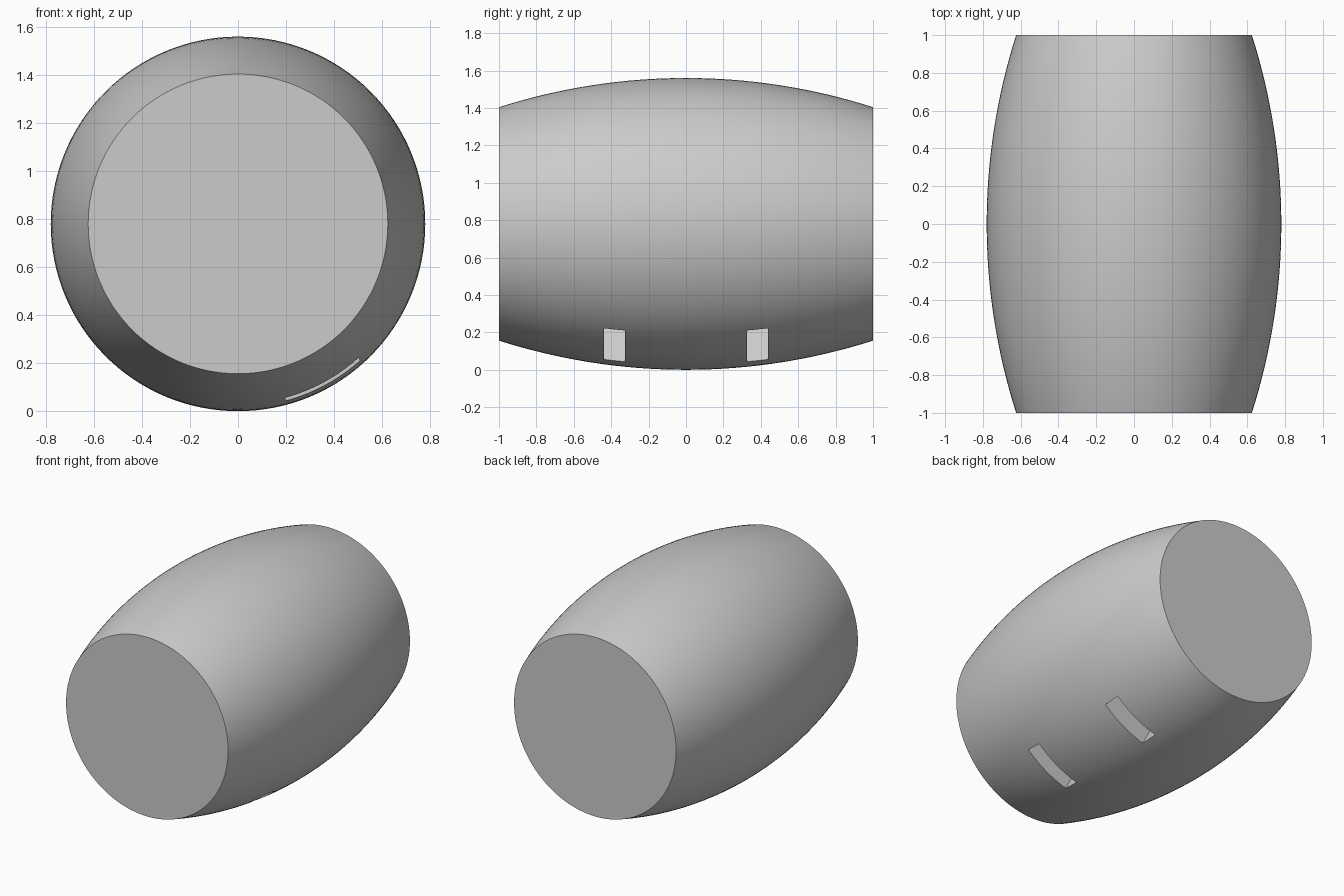
import bpy, bmesh, math
from mathutils import Matrix

if "Cube" in bpy.data.objects:
    bpy.data.objects.remove(bpy.data.objects["Cube"])

SEGMENTS, RINGS = 128, 32
MID_R, END_R = 0.78, 0.624
CENTRE_Z = MID_R
SAG = MID_R - END_R
ARC_R = (1 + SAG ** 2) / (2 * SAG)      # radius of the bulging side profile


def radius(y):
    return MID_R - ARC_R + math.sqrt(ARC_R ** 2 - y ** 2)


def make_object(name, bm, material=None):
    bmesh.ops.recalc_face_normals(bm, faces=bm.faces)
    mesh = bpy.data.meshes.new(name)
    bm.to_mesh(mesh)
    bm.free()
    ob = bpy.data.objects.new(name, mesh)
    bpy.context.collection.objects.link(ob)
    if material:
        mesh.materials.append(material)
    return ob


grey = bpy.data.materials.new("light grey")
grey.diffuse_color = (0.6, 0.6, 0.6, 1)
grey.use_nodes = True
grey.node_tree.nodes["Principled BSDF"].inputs["Base Color"].default_value = grey.diffuse_color

# Barrel body: rings along y, closed with flat end caps
bm = bmesh.new()
rings = []
for i in range(RINGS + 1):
    y = -1 + 2 * i / RINGS
    r = radius(y)
    rings.append([bm.verts.new((r * math.cos(a), y, CENTRE_Z + r * math.sin(a)))
                  for a in (2 * math.pi * k / SEGMENTS for k in range(SEGMENTS))])
for a, b in zip(rings, rings[1:]):
    for k in range(SEGMENTS):
        n = (k + 1) % SEGMENTS
        bm.faces.new((a[k], a[n], b[n], b[k]))
bm.faces.new(rings[0])
bm.faces.new(rings[-1])
barrel = make_object("barrel", bm, grey)

# Two rectangular slots sunk into the lower right side
ANGLE = math.radians(61.5)              # below the horizontal
DEPTH, LENGTH, WIDTH = 0.3, 0.35, 0.114
INNER, OUTER = 0.75 - DEPTH, 0.95
bm = bmesh.new()
for side in (-1, 1):
    place = (Matrix.Translation((0, 0, CENTRE_Z)) @ Matrix.Rotation(ANGLE, 4, 'Y')
             @ Matrix.Translation(((INNER + OUTER) / 2, side * 0.382, 0))
             @ Matrix.Diagonal((OUTER - INNER, WIDTH, LENGTH, 1)))
    bmesh.ops.create_cube(bm, size=1, matrix=place)
cutter = make_object("slot_cutter", bm, grey)
cutter.hide_render = True

cut = barrel.modifiers.new("slots", 'BOOLEAN')
cut.operation = 'DIFFERENCE'
cut.solver = 'EXACT'
cut.object = cutter
bpy.context.view_layer.objects.active = barrel
barrel.select_set(True)
bpy.ops.object.modifier_apply(modifier=cut.name)
bpy.data.objects.remove(cutter)

# Smooth sides with crisp cap and slot edges
bpy.ops.object.shade_smooth_by_angle(angle=math.radians(30))
